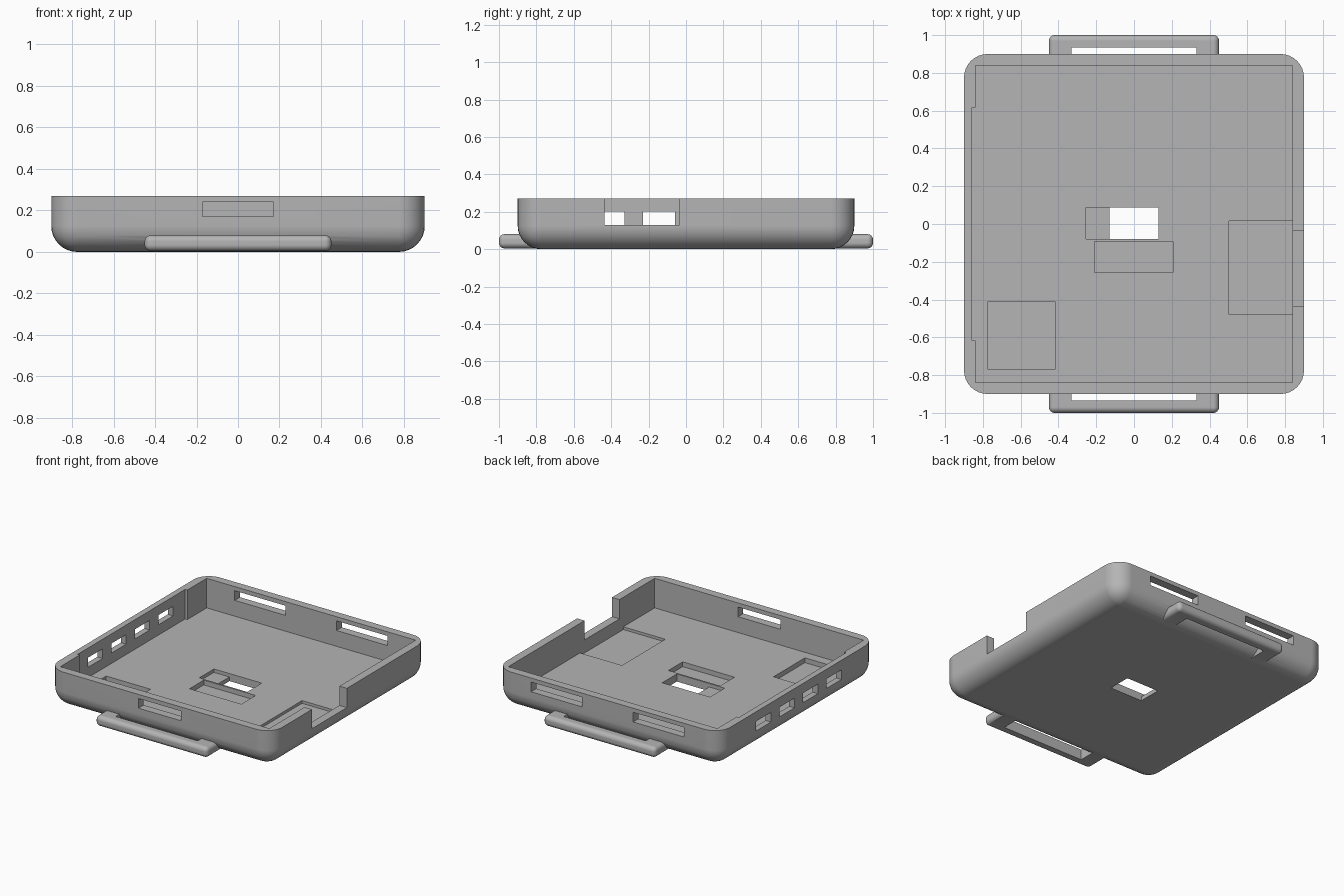
import bpy, bmesh, math

old = bpy.data.objects.get("Cube")
if old:
    bpy.data.objects.remove(old, do_unlink=True)

grey = bpy.data.materials.new("plain_grey")
grey.use_nodes = True
COLOUR = (0.46, 0.46, 0.46, 1)
grey.diffuse_color = COLOUR
grey.node_tree.nodes["Principled BSDF"].inputs["Base Color"].default_value = COLOUR

R = 0.125        # outer rounding
FLOOR = 0.055    # inner floor height
TOP = 0.27       # rim height
ABOVE = 0.4      # cutters end above the rim


def box(name, x, y, z, radius=0, keep_top=False):
    """Box from (min, max) ranges; optional rounding that may spare the top rim."""
    bm = bmesh.new()
    bmesh.ops.create_cube(bm, size=1)
    for v in bm.verts:
        v.co = [r[0] if c < 0 else r[1] for c, r in zip(v.co, (x, y, z))]
    if radius:
        edges = [e for e in bm.edges
                 if not (keep_top and all(v.co.z > z[1] - 1e-4 for v in e.verts))]
        bmesh.ops.bevel(bm, geom=edges, offset=radius, segments=8,
                        profile=0.5, affect='EDGES')
    mesh = bpy.data.meshes.new(name)
    bm.to_mesh(mesh)
    bm.free()
    mesh.materials.append(grey)
    ob = bpy.data.objects.new(name, mesh)
    bpy.context.collection.objects.link(ob)
    return ob


def apply(ob, mod):
    bpy.ops.object.select_all(action='DESELECT')
    ob.select_set(True)
    bpy.context.view_layer.objects.active = ob
    bpy.ops.object.modifier_apply(modifier=mod.name)


def combine(ob, other, operation):
    mod = ob.modifiers.new("combine", 'BOOLEAN')
    mod.operation = operation
    mod.solver = 'EXACT'
    mod.object = other
    apply(ob, mod)
    bpy.data.objects.remove(other, do_unlink=True)


def cut(ob, x, y, z):
    combine(ob, box("cutter", x, y, z), 'DIFFERENCE')


# Rounded outer body
tray = box("tray", (-0.9, 0.9), (-0.9, 0.9), (0, TOP), R, keep_top=True)

# Carrying handles at front and back
for side in (-1, 1):
    handle = box("handle", (-0.45, 0.45), sorted((side * 0.72, side)), (0.004, 0.08), 0.03)
    cut(handle, (-0.33, 0.33), sorted((side * 0.6, side * 0.935)), (-0.1, ABOVE))
    combine(tray, handle, 'UNION')

# Main cavity and the thinned part of the right wall
cut(tray, (-0.84, 0.84), (-0.84, 0.84), (FLOOR, ABOVE))
cut(tray, (-0.857, -0.8), (-0.617, 0.617), (FLOOR, ABOVE))

# Open notch in the left wall
cut(tray, (0.8, 1), (-0.435, -0.035), (0.13, ABOVE))

# Row of port windows in the right wall
for i in range(4):
    y = -0.415 + 0.27 * i
    cut(tray, (-1, -0.8), (y - 0.085, y + 0.085), (0.13, 0.2))

# Long slots in the front and back walls
cut(tray, (-0.17, 0.17), (-1, -0.8), (0.17, 0.24))
for side in (-1, 1):
    x = side * 0.41
    cut(tray, (x - 0.205, x + 0.205), (0.8, 1), (0.17, 0.24))

# Pockets sunk into the floor
cut(tray, (-0.255, 0), (-0.08, 0.088), (0.03, 0.1))
cut(tray, (-0.21, 0.207), (-0.257, -0.093), (0.02, 0.1))
cut(tray, (-0.773, -0.417), (-0.77, -0.41), (0.02, 0.1))
cut(tray, (0.503, 0.84), (-0.48, 0.017), (0.035, 0.1))

# Opening through the floor
cut(tray, (-0.13, 0.13), (-0.08, 0.088), (-0.1, 0.1))

# Smooth fillets with crisp flat faces
bpy.ops.object.select_all(action='DESELECT')
tray.select_set(True)
bpy.context.view_layer.objects.active = tray
bpy.ops.object.shade_smooth_by_angle(angle=math.radians(30))
weighted = tray.modifiers.new("weighted", 'WEIGHTED_NORMAL')
weighted.keep_sharp = True
